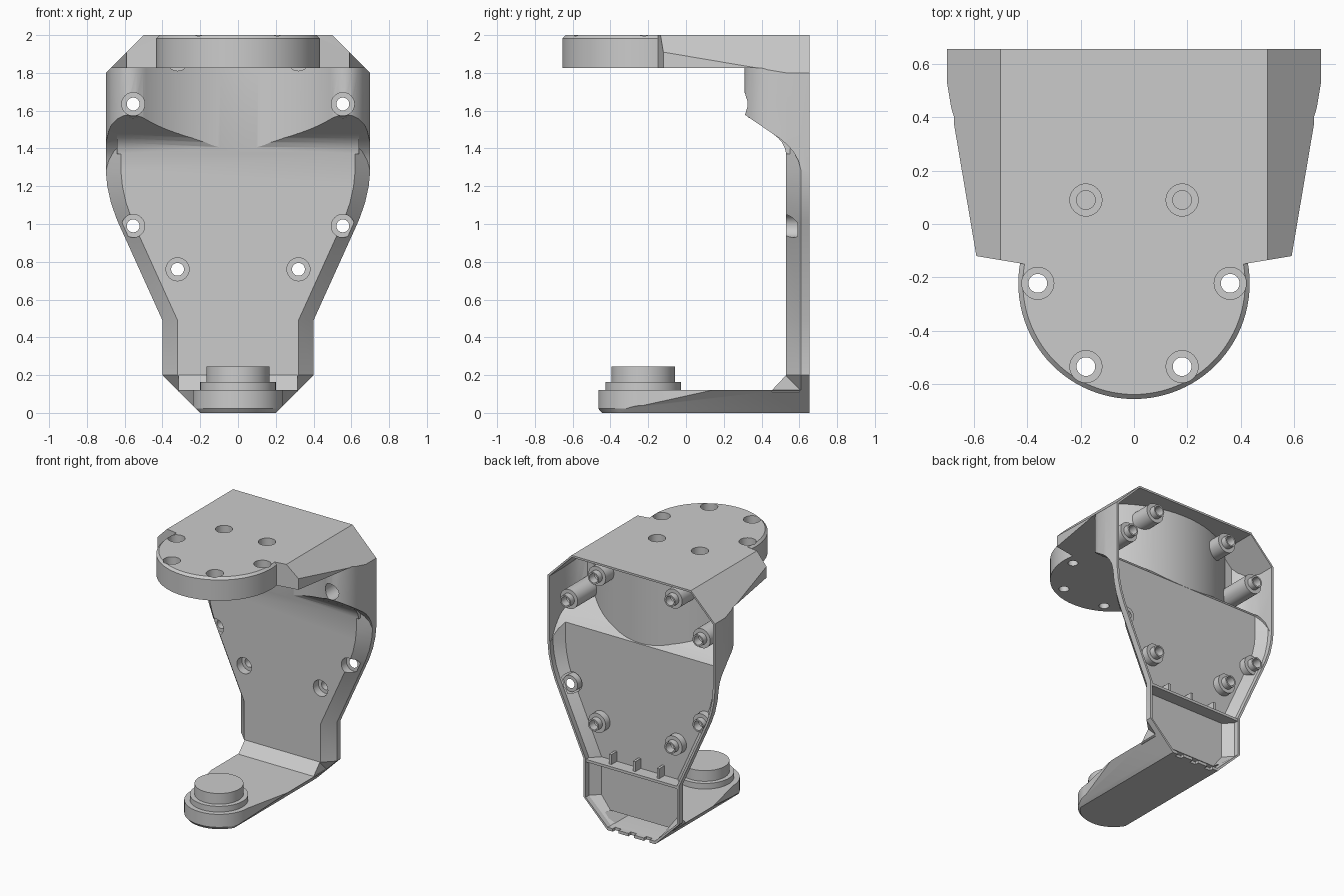
import bpy, bmesh, math

if "Cube" in bpy.data.objects:
    bpy.data.objects.remove(bpy.data.objects["Cube"])


def loft(name, rings):
    """Closed solid through equal-length rings of 3D points."""
    bm = bmesh.new()
    rows = [[bm.verts.new(p) for p in r] for r in rings]
    n = len(rows[0])
    for a, b in zip(rows, rows[1:]):
        for i in range(n):
            bm.faces.new((a[i], a[(i + 1) % n], b[(i + 1) % n], b[i]))
    bm.faces.new(rows[0])
    bm.faces.new(rows[-1])
    bmesh.ops.recalc_face_normals(bm, faces=bm.faces)
    me = bpy.data.meshes.new(name)
    bm.to_mesh(me)
    bm.free()
    ob = bpy.data.objects.new(name, me)
    bpy.context.collection.objects.link(ob)
    return ob


def place(u, v, t, axis):
    return {'x': (t, u, v), 'y': (u, t, v), 'z': (u, v, t)}[axis]


def prism(name, pts, axis, a, b):
    return loft(name, [[place(u, v, t, axis) for u, v in pts] for t in (a, b)])


def circle(u, v, r, n=32):
    return [(u + r * math.cos(2 * math.pi * i / n), v + r * math.sin(2 * math.pi * i / n)) for i in range(n)]


def cyl(name, u, v, r, axis, a, b, n=32):
    return prism(name, circle(u, v, r, n), axis, a, b)


def box(name, x0, x1, y0, y1, z0, z1):
    return prism(name, [(x0, y0), (x1, y0), (x1, y1), (x0, y1)], 'z', z0, z1)


def mirror(half):
    return half + [(-x, y) for x, y in reversed(half)]


def boolean(ob, tool, op):
    """Apply a boolean and remove the tool."""
    m = ob.modifiers.new("bool", 'BOOLEAN')
    m.operation, m.solver, m.object = op, 'EXACT', tool
    bpy.context.view_layer.objects.active = ob
    bpy.ops.object.modifier_apply(modifier=m.name)
    bpy.data.objects.remove(tool)


def add(ob, tool): boolean(ob, tool, 'UNION')
def cut(ob, tool): boolean(ob, tool, 'DIFFERENCE')
def keep(ob, tool): boolean(ob, tool, 'INTERSECT')


CY = -0.222   # axis of the upper and lower pivots

# Upper housing and top plate: side profile trimmed by plan and front outlines
body = prism("bracket", [(.655, 1.28), (.655, 2), (-.16, 2), (-.16, 1.824), (.305, 1.824), (.305, 1.583),
                         (.5, 1.45), (.535, 1.42), (.57, 1.38), (.595, 1.335), (.61, 1.28)], 'x', -.8, .8)
keep(body, prism("plan", mirror([(.7, .7), (.7, .53), (.59, -.12), (.41, -.15)]), 'z', 1.1, 2.1))
keep(body, prism("roof", mirror([(.5, 2), (.7, 1.8), (.7, 1.2)]), 'y', -.9, .9))

# Round mounting disc with chamfered top rim
add(body, loft("disc", [[(x, y, z) for x, y in circle(0, CY, r, 96)]
                        for r, z in ((.433, 1.824), (.433, 1.983), (.416, 2))]))

# Back panel with sloped flanks
outer = [(.7, 1.45), (.7, 1.28), (.692, 1.2), (.672, 1.11), (.64, 1.02), (.4, .49), (.4, .2), (.2, 0)]
inner = [(x - .08, z) for x, z in outer[:-1]] + [(.2, .08)]


def ring(half, y):
    return [(x, y, z) for x, z in mirror(half)]


def panel():
    return loft("panel", [ring(inner, .53), ring(outer, .61), ring(outer, .655)])


add(body, panel())
# Soft blend between the housing underside and the panel
add(body, prism("blend", [(.46, 1.477), (.487, 1.456), (.508, 1.432), (.522, 1.405), (.531, 1.37),
                          (.565, 1.37), (.565, 1.477)], 'x', -.64, .64))

# Foot: tapered plan with rounded toe, sides cut by the 45 degree chamfer
toe = [(.24 * math.cos(a), -.225 - .24 * math.sin(a)) for a in
       [math.pi / 2 * i / 16 for i in range(16)]]
foot_plan = mirror([(.4, .655), (.4, .5)] + toe)
foot = loft("foot", [[(x * s, y * s, z) if y < 0 else (x, y, z) for x, y in foot_plan]
                     for s, z in ((.96, 0), (1, .022), (1, .12))])
keep(foot, prism("chamfer", mirror([(.6, .4), (.2, 0)]), 'y', -1, 1))
add(body, foot)
add(body, prism("heel_fillet", [(.455, .11), (.455, .12), (.53, .2), (.6, .2), (.6, .11)], 'x', -.315, .315))

# Hollow rear: upper cavity behind the curved wall, shallow panel cavity, foot slot
cav = prism("cavity", [(.7, 1.3), (.7, 1.985), (.33, 1.985), (.33, 1.595), (.51, 1.473),
                       (.555, 1.425), (.59, 1.38), (.63, 1.3)], 'x', -.8, .8)
keep(cav, prism("cav_plan", mirror([(.684, .72), (.684, .53), (.67, .45), (.65, .4), (.625, .362), (.59, .335)]),
                'z', 1.1, 2.1))
keep(cav, prism("cav_roof", mirror([(.492, 1.99), (.684, 1.795), (.684, 1.2)]), 'y', 0, .9))
cut(cav, cyl("wall", 0, CY, .773, 'z', 1, 2.2, 128))
cut(body, cav)
c_in = inner[:-1] + [(.19, .03)]
c_out = [(x - .018, z) for x, z in outer[:-1]] + [(.197, .022)]
cut(body, loft("panel_cavity", [ring(c_in, .555), ring(c_out, .617), ring(c_out, .7)]))
cut(body, prism("foot_slot", mirror([(.19, .025), (.26, .1)]), 'y', .3, .7))

# Cross shelf, gussets and clip notches near the heel
add(body, prism("shelf", mirror([(.335, .545), (.391, .612), (.391, .65)]), 'z', .465, .485))
for x in (-.2, 0, .2):
    add(body, box("gusset", x - .01, x + .01, .545, .62, .475, .56))
for x in (-.13, 0, .13):
    cut(body, box("notch", x - .025, x + .025, .625, .7, -.05, .08))

# Screw bosses at the back: x, z, start depth, counterbore depth
screws = [(s * x, z, a, c) for s in (-1, 1) for x, z, a, c in
          ((.555, 1.635, .33, .1), (.32, 1.872, .45, .4), (.555, .99, .5, .5), (.32, .76, .54, .5))]
for x, z, a, c in screws:
    boss = cyl("boss", x, z, .073, 'y', a, .607)
    if z < 1.2:
        keep(boss, panel())
    add(body, boss)
    add(body, cyl("boss_tip", x, z, .045, 'y', .58, .651))

# Clear the motor space: cylinder arc running into rounded side corners
arc = [(.75 * math.sin(a), CY + .75 * math.cos(a)) for a in [math.radians(42) * i / 30 for i in range(30, 0, -1)]]
corner = [(.75, -.8), (.75, .56), (.701, .53), (.692, .46), (.672, .395), (.64, .345), (.605, .318), (.57, .31), (.535, .317)]
cut(body, prism("motor_space", mirror(corner + arc), 'z', 1.371, 1.826))
for x, z, a, c in screws:
    cut(body, cyl("counterbore", x, z, .061, 'y', c, .59))
    cut(body, cyl("screw_hole", x, z, .034, 'y', c + .02, .72))

# Six bolt holes around the disc
for i in range(6):
    a = math.pi / 3 * i
    x, y = .36 * math.cos(a), CY + .36 * math.sin(a)
    cut(body, cyl("bolt_head", x, y, .06, 'z', 1.91, 2.1))
    cut(body, cyl("bolt_hole", x, y, .035, 'z', 1.7, 2.05))

# Stepped pivot on the foot
pivot = loft("foot_pivot", [[(x, y, z) for x, y in circle(0, CY - .005, r, 64)] for r, z in
                            ((.2, .11), (.2, .163), (.168, .164), (.168, .245))])

for ob in (body, pivot):
    bpy.ops.object.select_all(action='DESELECT')
    ob.select_set(True)
    bpy.context.view_layer.objects.active = ob
    bpy.ops.object.shade_smooth_by_angle(angle=math.radians(28))
